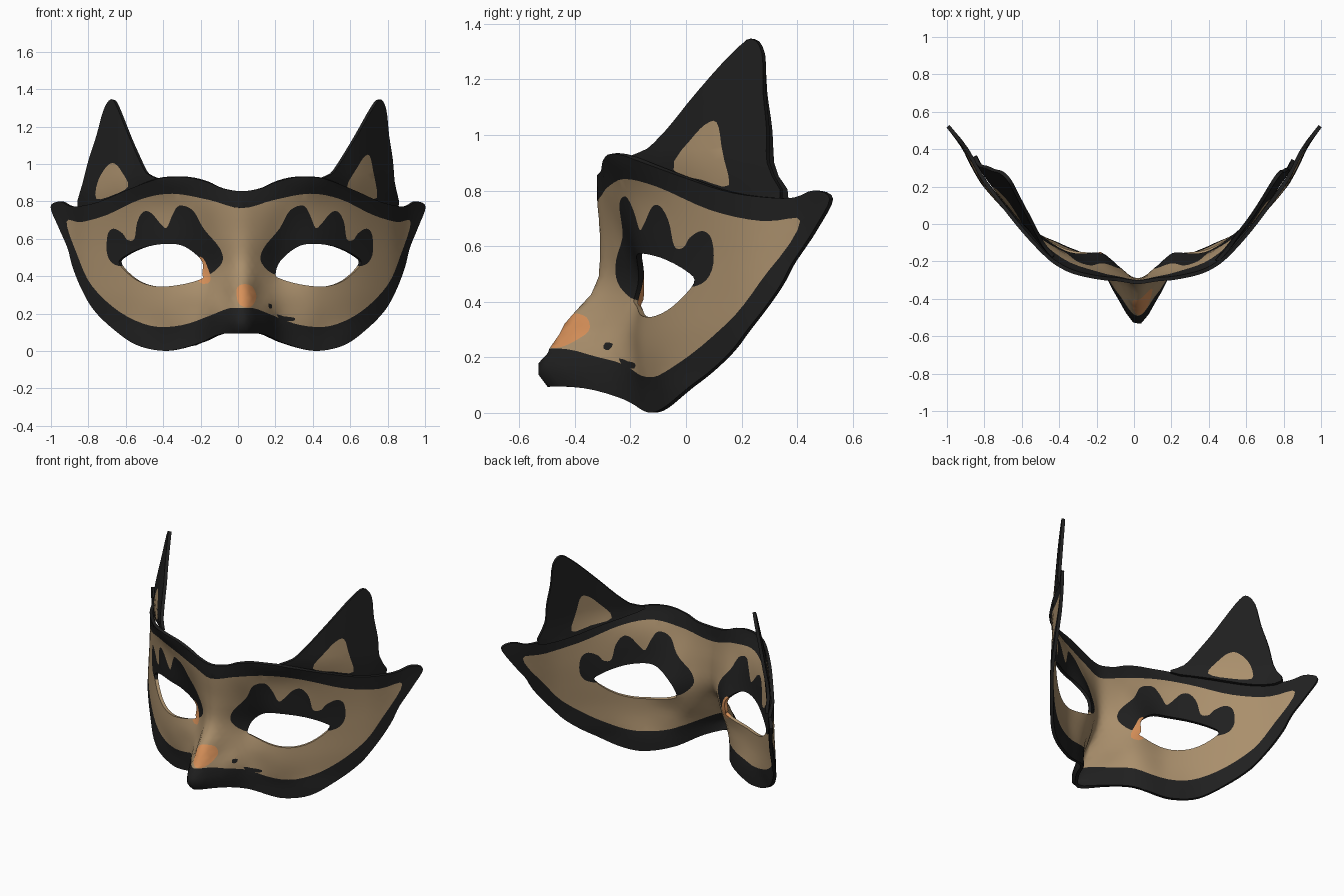
import bpy, bmesh, math
from mathutils import Vector
from mathutils.geometry import delaunay_2d_cdt

if "Cube" in bpy.data.objects:
    bpy.data.objects.remove(bpy.data.objects["Cube"])


def material(name, rgb):
    m = bpy.data.materials.new(name)
    m.diffuse_color = (*rgb, 1)
    m.use_nodes = True
    m.node_tree.nodes["Principled BSDF"].inputs["Base Color"].default_value = m.diffuse_color
    return m


BLACK, TAN, ORANGE = 0, 1, 2
MATS = [material("black", (0.014, 0.014, 0.014)),
        material("tan", (0.40, 0.275, 0.15)),
        material("orange", (0.68, 0.28, 0.10))]

# Relief of the mask: depth y by distance from the middle (columns) and height (rows)
COLS = [0, .1, .2, .4, .6, .8, .9, 1.0]
ROWS = [.08, .15, .23, .3, .45, .6, .78, .92]
DEPTH = [[-.48, -.38, -.22, -.12, -.02, .20, .36, .52],
         [-.53, -.39, -.22, -.13, -.01, .20, .36, .52],
         [-.48, -.35, -.21, -.14, -.01, .20, .36, .52],
         [-.44, -.29, -.20, -.14, -.01, .20, .36, .52],
         [-.32, -.24, -.16, -.13, .00, .21, .37, .52],
         [-.30, -.26, -.20, -.15, .00, .22, .39, .52],
         [-.31, -.29, -.26, -.17, -.02, .22, .40, .53],
         [-.31, -.30, -.29, -.23, -.06, .21, .36, .53]]


def hermite(xs, ys, t):
    n = len(xs)
    t = min(max(t, xs[0]), xs[-1])
    i = max(k for k in range(n - 1) if xs[k] <= t)

    def slope(k):
        if k == 0 or k == n - 1:
            return 0 if k == 0 else (ys[-1] - ys[-2]) / (xs[-1] - xs[-2])
        return (ys[k + 1] - ys[k - 1]) / (xs[k + 1] - xs[k - 1])
    h = xs[i + 1] - xs[i]
    s = (t - xs[i]) / h
    return ((2*s**3 - 3*s*s + 1) * ys[i] + (s**3 - 2*s*s + s) * h * slope(i)
            + (3*s*s - 2*s**3) * ys[i + 1] + (s**3 - s*s) * h * slope(i + 1))


def depth(x, z):
    u = abs(x - .02 * (1 - x * x))
    return hermite(ROWS, [hermite(COLS, r, u) for r in DEPTH], z)


def flip(pts):
    return [(-x + .04 * (1 - x * x), z) for x, z in reversed(pts)]


def whole(half):
    return half + flip(half)[1:-1]


def smooth(pts, steps=4):
    out, n = [], len(pts)
    for i in range(n):
        a, b, c, d = (Vector(pts[(i + k) % n]) for k in (-1, 0, 1, 2))
        for k in range(steps):
            t = k / steps
            out.append(b + .5 * t * ((c - a) + t * ((2*a - 5*b + 4*c - d)
                       + t * (3*b - 3*c + d - a))))
    return out


def inside(p, poly):
    hit = False
    for a, b in zip(poly, poly[1:] + poly[:1]):
        if (a[1] > p[1]) != (b[1] > p[1]) and \
                p[0] < a[0] + (p[1] - a[1]) * (b[0] - a[0]) / (b[1] - a[1]):
            hit = not hit
    return hit


def sheet(name, outline, holes, regions, yfunc, front=(), step=.035, thick=.02):
    """Cut a flat pattern into coloured regions, bend it by yfunc and thicken it.
    Regions in front are painted on the front side only."""
    regions = regions + list(front)
    loops = [outline] + holes + [r[0] for r in regions]
    verts, edges = [], []
    for lp in loops:
        s = len(verts)
        verts += [Vector(p) for p in lp]
        edges += [(s + i, s + (i + 1) % len(lp)) for i in range(len(lp))]
    border = list(verts)
    for i in range(-30, 31):
        for j in range(0, 42):
            p = Vector(((i + .5 * (j % 2)) * step, j * step))
            if inside(p, outline) and min((p - q).length for q in border) > .014:
                verts.append(p)
    vs, _, fs, *_ = delaunay_2d_cdt(verts, edges, [], 0, 1e-5)
    bm = bmesh.new()
    bv = [bm.verts.new((v.x, yfunc(v.x, v.y), v.y)) for v in vs]
    for f in fs:
        c = sum((vs[i] for i in f), Vector((0, 0))) / len(f)
        if not inside(c, outline) or any(inside(c, h) for h in holes):
            continue
        face = bm.faces.new([bv[i] for i in f])
        for poly, mat in regions:          # later regions lie on top
            if inside(c, poly):
                face.material_index = mat
    bmesh.ops.delete(bm, geom=[v for v in bm.verts if not v.link_faces], context='VERTS')
    me = bpy.data.meshes.new(name)
    bm.to_mesh(me)
    bm.free()
    for m in MATS:
        me.materials.append(m)
    ob = bpy.data.objects.new(name, me)
    bpy.context.collection.objects.link(ob)
    bpy.ops.object.select_all(action='DESELECT')
    bpy.context.view_layer.objects.active = ob
    ob.select_set(True)
    mod = ob.modifiers.new("thickness", 'SOLIDIFY')
    mod.thickness, mod.offset = thick, 0
    bpy.ops.object.modifier_apply(modifier=mod.name)
    for p in ob.data.polygons:             # plain tan behind front-only regions
        c = (p.center.x, p.center.z)
        if p.normal.y > .05 and any(
                min((Vector(c) - q).length for q in r) < .012 or inside(c, r)
                for r, _ in front) and p.center.z < .36:
            if inside(c, regions[0][0]):
                p.material_index = TAN
    bpy.ops.object.shade_smooth_by_angle(angle=math.radians(45))
    return ob


# Mask face: outline, tan field, eye holes, scalloped eye patches (right halves)
outline = whole([(.02, .855), (.12, .87), (.2, .905), (.3, .93), (.42, .93), (.5, .91),
                 (.62, .86), (.75, .80), (.85, .775), (.9, .775), (.95, .80), (.995, .77),
                 (.955, .66), (.91, .55), (.885, .45), (.84, .33), (.78, .22), (.68, .115),
                 (.57, .035), (.45, .003), (.35, .01), (.22, .05), (.13, .09), (.02, .10)])
field = whole([(.02, .765), (.19, .81), (.38, .845), (.54, .815), (.71, .73), (.84, .69),
               (.915, .69), (.86, .51), (.79, .35), (.65, .21), (.49, .135), (.33, .14),
               (.19, .185), (.08, .225), (.02, .225)])
eye = [(.195, .41), (.22, .48), (.3, .55), (.38, .575), (.51, .56), (.62, .51),
       (.65, .465), (.565, .38), (.46, .345), (.33, .355), (.22, .385)]
left_eye = [(min(x, -.188), z) for x, z in flip(eye)]
patch = [(.12, .47), (.13, .55), (.22, .66), (.275, .755), (.345, .78), (.38, .73),
         (.41, .66), (.44, .68), (.49, .74), (.53, .745), (.56, .69), (.575, .6),
         (.61, .595), (.635, .63), (.68, .655), (.71, .62), (.71, .51), (.655, .455),
         (.5, .46), (.3, .45), (.2, .405)]
nose = [(.0, .33), (.03, .352), (.07, .34), (.09, .29), (.07, .24), (.03, .23), (.003, .26)]
corner = [(-.21, .50), (-.18, .495), (-.158, .45), (-.14, .39), (-.155, .36), (-.21, .37)]
smudge = [(.2, .195), (.225, .165), (.29, .16), (.3, .178), (.24, .185)]
spot = [(.155, .25), (.175, .245), (.17, .225), (.157, .23)]

sheet("mask_face", smooth(outline), [smooth(eye), smooth(left_eye)],
      [(smooth(field), TAN), (smooth(patch), BLACK), (smooth(flip(patch)), BLACK),
       (smooth(corner, 2), ORANGE)], depth,
      front=[(smooth(smudge, 2), BLACK), (smooth(spot, 2), BLACK), (smooth(nose), ORANGE)])

# Ears: pointed sheets rising from the top edge, leaning back, with tan centres
ear = [(.44, .91), (.5, .95), (.55, 1.02), (.635, 1.16), (.715, 1.3), (.755, 1.345),
       (.785, 1.29), (.80, 1.15), (.82, 1.02), (.83, .9), (.85, .77), (.75, .775), (.6, .84)]
inner = [(.575, .875), (.63, .98), (.665, 1.035), (.695, 1.045), (.715, .96), (.735, .82),
         (.66, .84)]
left_ear = [(-x + .17 * max(0, z - .85), z) for x, z in reversed(ear)]
left_inner = [(-.75, .815), (-.74, .91), (-.69, .99), (-.65, 1.0), (-.61, .95),
              (-.58, .88), (-.66, .835)]

for name, shape, mark, lean in (("right_ear", ear, inner, .13),
                                ("left_ear", left_ear, left_inner, .31)):
    sheet(name, smooth(shape, 3), [], [(smooth(mark, 3), TAN)],
          lambda x, z, k=lean: depth(x, min(z, .92)) + .004 + k * max(0, z - .85)
          + .04 * min(1, max(0, (abs(x) - .44) / .12)))
